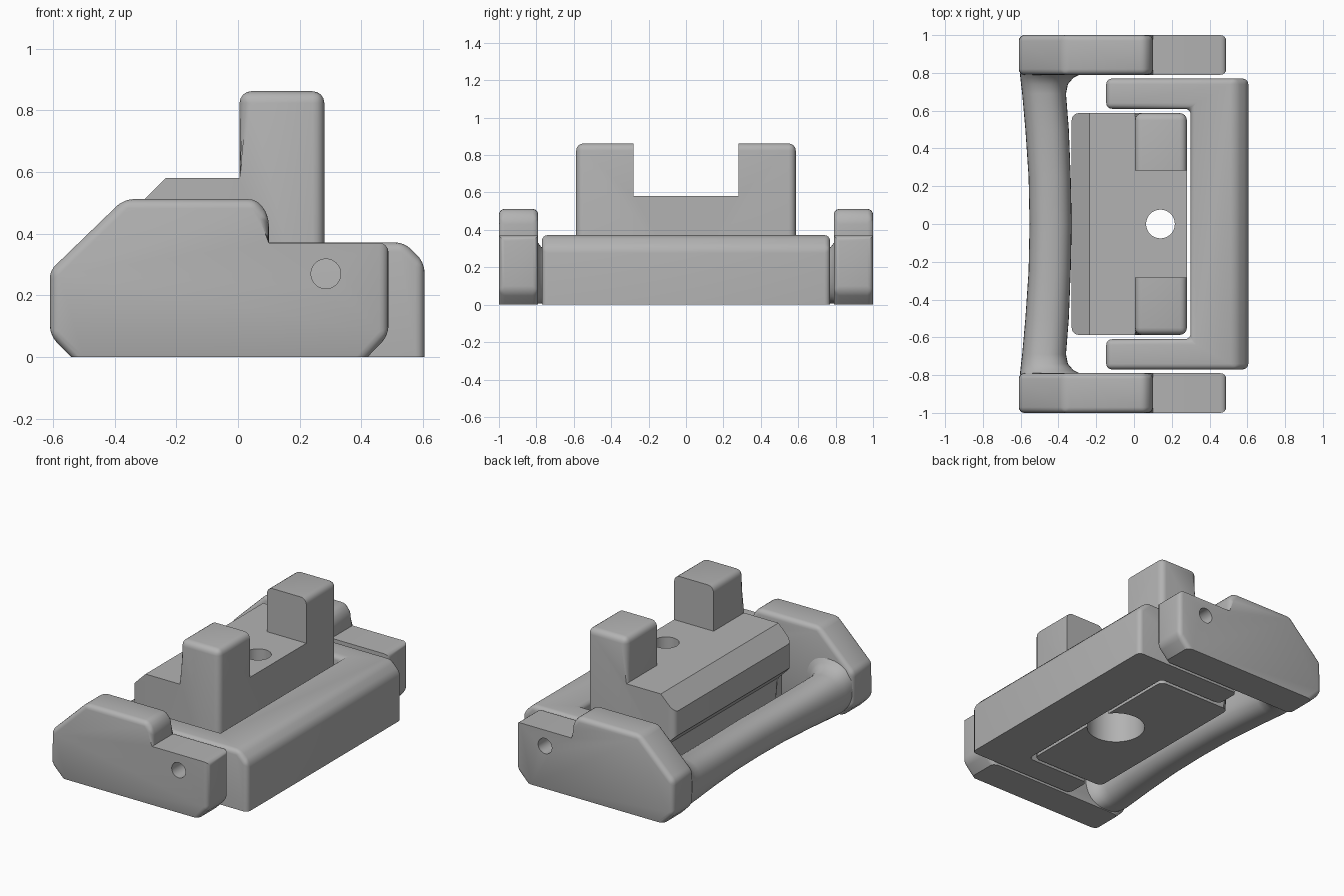
import bpy, bmesh, math
from mathutils import Matrix

cube = bpy.data.objects.get("Cube")
if cube:
    bpy.data.objects.remove(cube)

grey = bpy.data.materials.new("plain grey")
grey.use_nodes = True
colour = (0.45, 0.45, 0.45, 1)
grey.diffuse_color = colour
grey.node_tree.nodes["Principled BSDF"].inputs["Base Color"].default_value = colour


def finish(name, bm):
    bmesh.ops.recalc_face_normals(bm, faces=bm.faces)
    mesh = bpy.data.meshes.new(name)
    bm.to_mesh(mesh)
    bm.free()
    mesh.materials.append(grey)
    ob = bpy.data.objects.new(name, mesh)
    bpy.context.collection.objects.link(ob)
    return ob


def prism(points, low, high, axis):
    """Extrude an outline along y (outline is x, z) or z (outline is x, y)."""
    place = (lambda a, b: (a, low, b)) if axis == "y" else (lambda a, b: (a, b, low))
    bm = bmesh.new()
    face = bm.faces.new([bm.verts.new(place(a, b)) for a, b in points])
    new = bmesh.ops.extrude_face_region(bm, geom=[face])["geom"]
    step = (0, high - low, 0) if axis == "y" else (0, 0, high - low)
    bmesh.ops.translate(bm, vec=step, verts=[v for v in new if isinstance(v, bmesh.types.BMVert)])
    bmesh.ops.recalc_face_normals(bm, faces=bm.faces)
    return bm


def round_edges(bm, rule, size, segments=4):
    picked = []
    for e in bm.edges:
        a, b = e.verts
        if e.calc_face_angle(0) > 0.3 and rule(e, (a.co + b.co) / 2, b.co - a.co):
            picked.append(e)
    bmesh.ops.bevel(bm, geom=picked, offset=size, segments=segments,
                    profile=0.5, affect="EDGES", clamp_overlap=True)


def drill(ob, centre, radius, depth, along_y=False):
    bm = bmesh.new()
    bmesh.ops.create_cone(bm, cap_ends=True, segments=48, radius1=radius, radius2=radius, depth=depth)
    if along_y:
        bmesh.ops.rotate(bm, matrix=Matrix.Rotation(math.pi / 2, 3, "X"), verts=bm.verts)
    bmesh.ops.translate(bm, vec=centre, verts=bm.verts)
    cut(ob, bm)


def cut(ob, bm):
    cutter = finish("cutter", bm)
    cutter.hide_render = True
    mod = ob.modifiers.new("cut", "BOOLEAN")
    mod.operation, mod.solver, mod.object = "DIFFERENCE", "EXACT", cutter
    bpy.context.view_layer.objects.active = ob
    bpy.ops.object.modifier_apply(modifier=mod.name)
    bpy.data.objects.remove(cutter)


def smooth(ob):
    bpy.ops.object.select_all(action="DESELECT")
    ob.select_set(True)
    bpy.context.view_layer.objects.active = ob
    bpy.ops.object.shade_smooth_by_angle(angle=math.radians(32))


# Side arms with a stepped rear end and a pivot hole
arm_outline = [(-0.61, 0.07), (-0.54, 0), (0.42, 0), (0.488, 0.07), (0.488, 0.37),
               (0.1, 0.37), (0.1, 0.46), (0.06, 0.512), (-0.37, 0.512), (-0.61, 0.28)]
for side, name in ((-1, "front_side_arm"), (1, "back_side_arm")):
    low, high = sorted((side * 0.79, side))
    bm = prism(arm_outline, low, high, "y")
    round_edges(bm, lambda e, m, d: e.is_convex and m.z > 0.01
                and not (abs(m.z - 0.37) < 0.01 and m.x < 0.4), 0.03)
    round_edges(bm, lambda e, m, d: m.z < 0.001 and abs(d.x) > 0.5, 0.018, 2)
    arm = finish(name, bm)
    drill(arm, (0.285, side * 0.9, 0.27), 0.048, 0.5, True)
    smooth(arm)

# Curved grip joining the arms: y, then x range, then z range
stations = [(0, -0.553, -0.33, 0.02, 0.25), (0.25, -0.558, -0.335, 0.02, 0.25),
            (0.5, -0.575, -0.345, 0.015, 0.26), (0.69, -0.592, -0.36, 0.01, 0.275),
            (0.74, -0.598, -0.35, 0.008, 0.285), (0.775, -0.602, -0.32, 0.006, 0.31),
            (0.797, -0.604, -0.275, 0.005, 0.34)]
stations = [(-s[0], *s[1:]) for s in reversed(stations[1:])] + stations
bm = bmesh.new()
rings = []
for y, x0, x1, z0, z1 in stations:
    ring = []
    for i in range(32):
        t = math.tau * i / 32
        c, s = math.cos(t), math.sin(t)
        px = math.copysign(abs(c) ** 0.85, c)
        pz = math.copysign(abs(s) ** 0.85, s)
        ring.append(bm.verts.new(((x0 + x1) / 2 + px * (x1 - x0) / 2, y,
                                  (z0 + z1) / 2 + pz * (z1 - z0) / 2)))
    rings.append(ring)
for a, b in zip(rings, rings[1:]):
    for i in range(32):
        j = (i + 1) % 32
        bm.faces.new((a[i], a[j], b[j], b[i]))
bm.faces.new(rings[0])
bm.faces.new(rings[-1])
smooth(finish("grip_bar", bm))

# U-shaped frame with a chamfered outer top edge
frame_outline = [(0.605, -0.77), (0.605, 0.77), (-0.147, 0.77), (-0.147, 0.61),
                 (0.3, 0.61), (0.3, -0.61), (-0.147, -0.61), (-0.147, -0.77)]
bm = prism(frame_outline, 0, 0.372, "z")
round_edges(bm, lambda e, m, d: m.x > 0.6 and m.z > 0.36, 0.066, 1)
round_edges(bm, lambda e, m, d: m.z > 0.01, 0.03)
smooth(finish("u_frame", bm))

# Centre block with two posts, a bolt hole and a wide pocket underneath
block_outline = [(-0.235, 0), (0.28, 0), (0.28, 0.862), (0.005, 0.862), (0.005, 0.58),
                 (-0.235, 0.58), (-0.33, 0.485), (-0.33, 0.33), (-0.235, 0.235)]
bm = prism(block_outline, -0.587, 0.587, "y")
round_edges(bm, lambda e, m, d: e.is_convex and (m.z > 0.6 or abs(d.z) > 0.9 * d.length), 0.038)
block = finish("centre_block", bm)
cut(block, prism([(-0.1, 0.58), (0.5, 0.58), (0.5, 1), (-0.1, 1)], -0.282, 0.282, "y"))
drill(block, (0.14, 0, 0.3), 0.076, 1)
drill(block, (0.14, 0, 0), 0.17, 0.5)
smooth(block)
